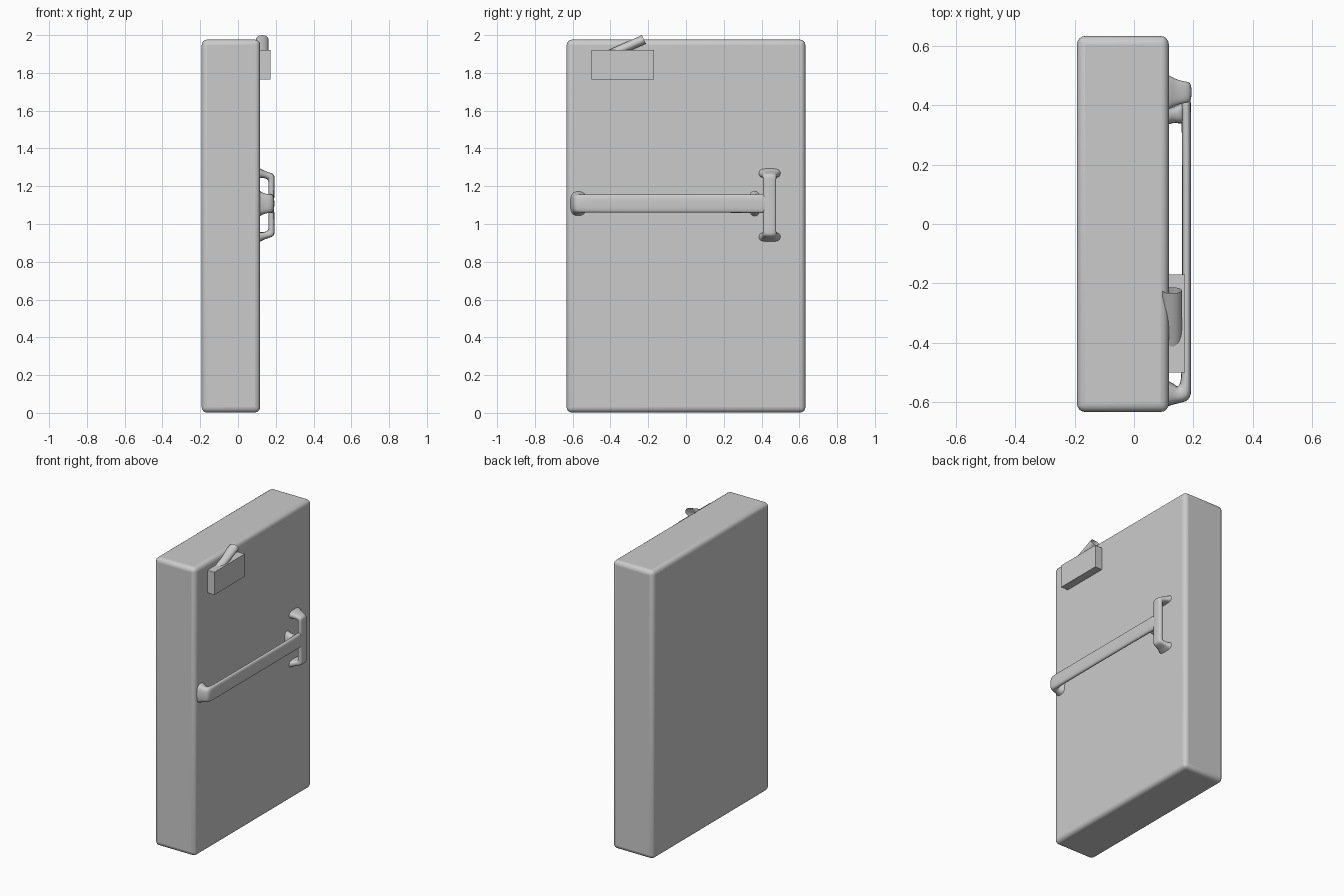
import bpy, bmesh, math
from mathutils import Vector

if "Cube" in bpy.data.objects:
    bpy.data.objects.remove(bpy.data.objects["Cube"])


def box(name, lo, hi, bevel=0):
    bpy.ops.mesh.primitive_cube_add(size=1, location=[(a + b) / 2 for a, b in zip(lo, hi)])
    ob = bpy.context.object
    ob.name = name
    ob.scale = [b - a for a, b in zip(lo, hi)]
    bpy.ops.object.transform_apply(location=False, rotation=False, scale=True)
    if bevel:
        m = ob.modifiers.new("bevel", 'BEVEL')
        m.width, m.segments = bevel, 4
        bpy.ops.object.shade_smooth_by_angle()
    return ob


# soft-cornered cross-section, half sizes 1
SECTION = [(1, .6), (.6, 1), (-.6, 1), (-1, .6), (-1, -.6), (-.6, -1), (.6, -1), (1, -.6)]


def sweep(name, rings, along, across):
    """rings: (x, position along, normal x, normal along, half thickness, half width)"""
    along, across = Vector(along), Vector(across[0]), 
    origin = Vector(ORIGINS[name])
    bm = bmesh.new()
    loops = []
    for x, s, nx, ns, t, w in rings:
        c = origin + Vector((x, 0, 0)) + along * s
        n = (Vector((nx, 0, 0)) + along * ns).normalized()
        loops.append([bm.verts.new(c + n * u * t + across * v * w) for u, v in SECTION])
    for a, b in zip(loops, loops[1:]):
        for i in range(8):
            j = (i + 1) % 8
            bm.faces.new((a[i], a[j], b[j], b[i]))
    bm.faces.new(loops[0])
    bm.faces.new(loops[-1])
    bmesh.ops.recalc_face_normals(bm, faces=bm.faces)
    me = bpy.data.meshes.new(name)
    bm.to_mesh(me)
    bm.free()
    for p in me.polygons:
        p.use_smooth = True
    ob = bpy.data.objects.new(name, me)
    bpy.context.collection.objects.link(ob)
    ob.modifiers.new("smooth", 'SUBSURF').levels = 2
    ob.modifiers["smooth"].render_levels = 2
    return ob


Y, Z = (0, 1, 0), (0, 0, 1)
ORIGINS = {"cross_grip": (0, 0.443, 1.1), "push_bar": (0, 0, 1.108), "bar_foot": (0, 0, 1.108)}

# door slab
box("door_slab", (-0.192, -0.632, 0.002), (0.117, 0.632, 1.976), 0.028)

# vertical grip with flared feet, mirrored about its middle
half = [(0.095, -0.168, 0, -1, .034, .066), (0.118, -0.170, 0, -1, .025, .058),
        (0.145, -0.160, 0, -1, .018, .042), (0.175, -0.150, 1, -1, .024, .036),
        (0.177, -0.138, 1, -.3, .018, .035), (0.177, -0.09, 1, 0, .015, .035)]
grip = half + [(x, -s, nx, -ns, t, w) for x, s, nx, ns, t, w in reversed(half)]
sweep("cross_grip", grip, Z, [Y])

# long horizontal bar, bent into the slab at one end
sweep("push_bar", [
    (0.095, -0.565, 0, -1, .052, .072), (0.118, -0.571, 0, -1, .042, .066),
    (0.14, -0.572, 0, -1, .032, .054), (0.167, -0.572, 1, -1, .034, .050),
    (0.175, -0.545, 1, -.3, .019, .049), (0.177, -0.48, 1, 0, .015, .049),
    (0.177, 0.30, 1, 0, .015, .049), (0.175, 0.38, 1, 0, .017, .050),
    (0.175, 0.445, 1, 0, .016, .055)], Y, [Z])

# small foot under the bar beside the grip
sweep("bar_foot", [
    (0.095, 0.362, 0, -1, .032, .075), (0.118, 0.363, 0, -1, .028, .068),
    (0.14, 0.368, 0, -1, .026, .052), (0.175, 0.375, 0, -1, .045, .045)], Y, [Z])

# closer housing
box("closer_box", (0.10, -0.50, 1.765), (0.171, -0.17, 1.92))

# open-ended closer arm
a, length = math.radians(24), 0.25
tip = Vector((0.128, -0.223, 1.977))
d = Vector((0, math.cos(a), math.sin(a)))
bpy.ops.mesh.primitive_cylinder_add(vertices=32, radius=1, depth=length, end_fill_type='NOTHING',
                                    location=tip - d * length / 2, rotation=(a - math.pi / 2, 0, 0))
arm = bpy.context.object
arm.name = "closer_arm"
arm.scale = (0.033, 0.025, 1)
bpy.ops.object.shade_smooth_by_angle()
